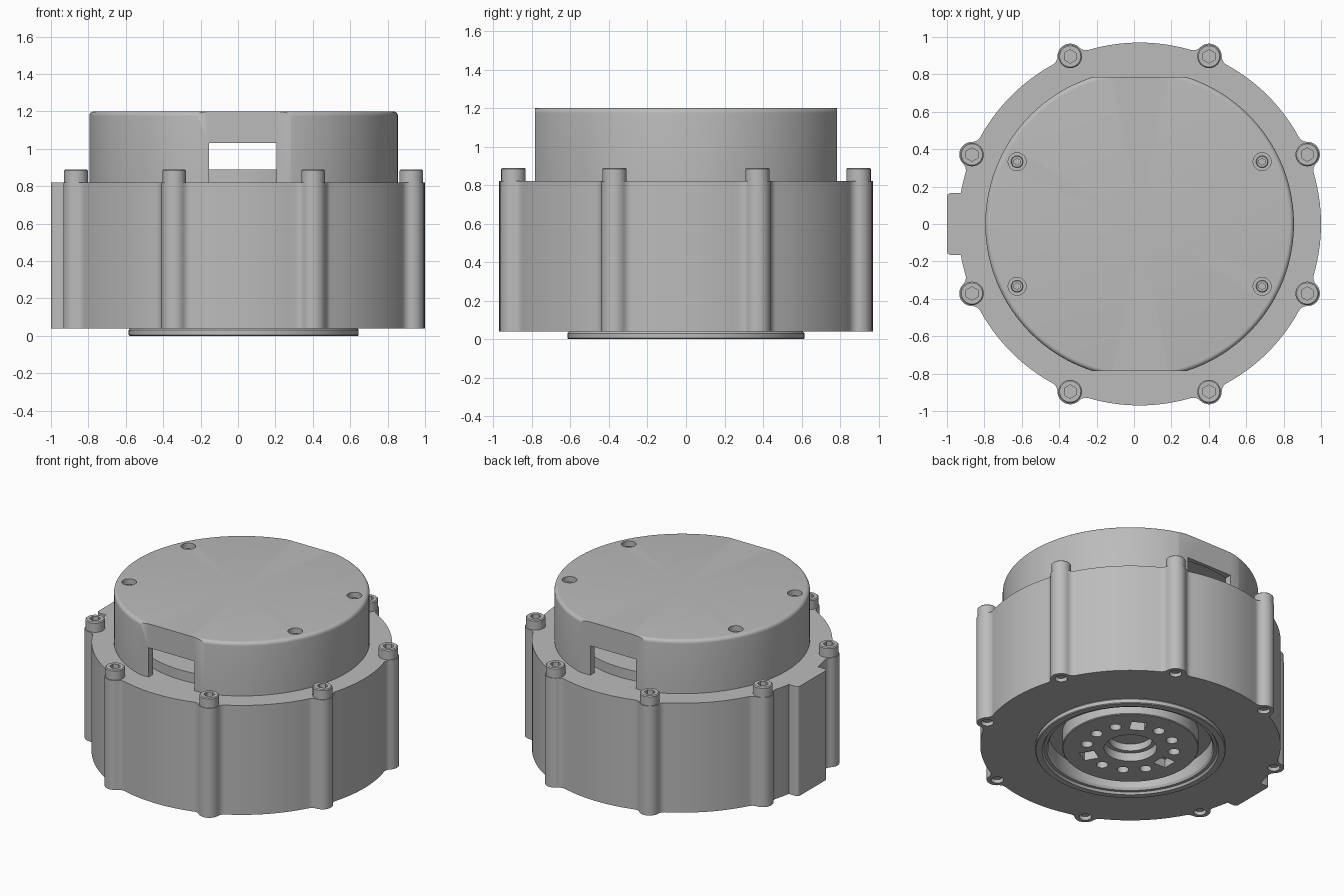
import bpy, bmesh, math
from math import cos, sin, pi, radians, acos, atan2

if "Cube" in bpy.data.objects:
    bpy.data.objects.remove(bpy.data.objects["Cube"])

CX = 0.03                      # x of the main axis
BODY_R, LOBE_R, FILLET = 0.97, 0.068, 0.05
BOTTOM, DECK, TOP = 0.04, 0.82, 1.2

grey = bpy.data.materials.new("housing grey")
grey.use_nodes = True
COLOUR = (0.5, 0.5, 0.5, 1)
grey.diffuse_color = COLOUR
grey.node_tree.nodes["Principled BSDF"].inputs["Base Color"].default_value = COLOUR


def lathe(bm, profile, x=CX, y=0, segs=128, turn=0):
    """Spin a closed (radius, z) profile around a vertical axis."""
    rings = []
    for i in range(segs):
        a = 2 * pi * i / segs + turn
        rings.append([bm.verts.new((x + r * cos(a), y + r * sin(a), z)) for r, z in profile])
    new = [v for ring in rings for v in ring]
    n = len(profile)
    for i in range(segs):
        a, b = rings[i], rings[(i + 1) % segs]
        for j in range(n):
            k = (j + 1) % n
            if profile[j][0] > 0 or profile[k][0] > 0:
                bm.faces.new((a[j], b[j], b[k], a[k]))
    bmesh.ops.remove_doubles(bm, verts=new, dist=1e-6)


def rod(bm, r, z0, z1, x=CX, y=0, segs=128, turn=0):
    lathe(bm, [(0, z0), (r, z0), (r, z1), (0, z1)], x, y, segs, turn)


def box(bm, centre, size, turn=0):
    verts = bmesh.ops.create_cube(bm, size=1)["verts"]
    bmesh.ops.scale(bm, vec=size, verts=verts)
    c, s = cos(turn), sin(turn)
    for v in verts:
        px, py, pz = v.co
        v.co = (centre[0] + c * px - s * py, centre[1] + s * px + c * py, centre[2] + pz)


def finish(name, bm):
    bmesh.ops.recalc_face_normals(bm, faces=bm.faces[:])
    mesh = bpy.data.meshes.new(name)
    bm.to_mesh(mesh)
    bm.free()
    mesh.materials.append(grey)
    ob = bpy.data.objects.new(name, mesh)
    bpy.context.collection.objects.link(ob)
    return ob


def carve(ob, bm, operation="DIFFERENCE"):
    """Apply a boolean with the cutter built in bm."""
    cutter = finish("cutter", bm)
    mod = ob.modifiers.new("cut", "BOOLEAN")
    mod.object, mod.operation, mod.solver = cutter, operation, "EXACT"
    select(ob)
    bpy.ops.object.modifier_apply(modifier=mod.name)
    bpy.data.objects.remove(cutter)


def select(ob):
    bpy.ops.object.select_all(action="DESELECT")
    ob.select_set(True)
    bpy.context.view_layer.objects.active = ob


def smooth(ob):
    select(ob)
    bpy.ops.object.shade_smooth_by_angle(angle=radians(30))


def polar(r, a, x=CX, y=0):
    return (x + r * cos(a), y + r * sin(a))


def arc(centre, r, a0, a1, n):
    return [polar(r, a0 + (a1 - a0) * i / n, *centre) for i in range(n + 1)]


bolt_angles = [radians(22.5 + 45 * i) for i in range(8)]
bolt_points = [polar(BODY_R, a) for a in bolt_angles]

# Body outline: arcs with filleted bolt lobes and a square tab on the -x side
d, e = BODY_R + FILLET, LOBE_R + FILLET
swing = acos((BODY_R ** 2 + d ** 2 - e ** 2) / (2 * BODY_R * d))
tab_half, tab_x = 0.165, -1.0
tab_swing = math.asin(tab_half / BODY_R)
outline = []
for a in bolt_angles:
    lobe = polar(BODY_R, a)
    f0, f1 = polar(d, a - swing), polar(d, a + swing)
    t0 = atan2(f0[1] - lobe[1], f0[0] - lobe[0])
    t1 = atan2(f1[1] - lobe[1], f1[0] - lobe[0])
    t1 += 2 * pi * (t1 < t0)
    start = a - swing + pi
    end = t0 + pi
    end += 2 * pi * round((start - end) / (2 * pi))
    outline += arc(f0, FILLET, start, end, 6)
    outline += arc(lobe, LOBE_R, t0, t1, 16)[1:]
    start = t1 + pi
    end = a + swing + pi
    end += 2 * pi * round((start - end) / (2 * pi))
    outline += arc(f1, FILLET, start, end, 6)[1:]
    span = (a + swing, a + pi / 4 - swing)
    if span[0] < pi < span[1]:
        c = 0.02
        outline += arc((CX, 0), BODY_R, span[0], pi - tab_swing, 4)[1:]
        outline += arc((tab_x + c, tab_half - c), c, pi / 2, pi, 4)
        outline += arc((tab_x + c, c - tab_half), c, pi, 1.5 * pi, 4)
        outline += arc((CX, 0), BODY_R, pi + tab_swing, span[1], 4)[:-1]
    else:
        outline += arc((CX, 0), BODY_R, *span, 14)[1:-1]

bm = bmesh.new()
base = bm.faces.new([bm.verts.new((x, y, BOTTOM)) for x, y in outline])
top = bmesh.ops.extrude_face_region(bm, geom=[base])["geom"]
bmesh.ops.translate(bm, vec=(0, 0, DECK - BOTTOM),
                    verts=[v for v in top if isinstance(v, bmesh.types.BMVert)])
body = finish("main_body", bm)
cut = bmesh.new()
rod(cut, 0.58, -0.1, 0.13)
rod(cut, 0.13, 0.1, 0.4)
for x, y in bolt_points:
    rod(cut, 0.04, 0, 0.12, x, y, 24)
carve(body, cut)
smooth(body)

# Bottom rim with its stepped bore
bm = bmesh.new()
lathe(bm, [(0.6, 0.14), (0.6, 0.05), (0.615, 0.03), (0.615, 0.005), (0.61, 0), (0.57, 0),
           (0.56, 0.015), (0.54, 0.015), (0.53, 0.03), (0.53, 0.14)])
smooth(finish("bottom_rim", bm))

# Output hub with round and square sockets
bm = bmesh.new()
lathe(bm, [(0.44, 0.14), (0.44, 0.025), (0.435, 0.02), (0.17, 0.02), (0.17, 0.08),
           (0.14, 0.08), (0.14, 0.14)])
hub = finish("output_hub", bm)
cut = bmesh.new()
for i in range(12):
    a = i * pi / 6
    x, y = polar(0.285, a)
    if i % 4 == 2:
        box(cut, (x, y, 0), (0.1, 0.1, 0.16), a)
    else:
        rod(cut, 0.038, -0.1, 0.1, x, y, 24)
carve(hub, cut)
smooth(hub)

# Cap: hollow drum with rounded top edge, two flats, two windows, four screw pockets
bm = bmesh.new()
edge = [(0.8 + 0.025 * sin(t * pi / 12), TOP - 0.025 + 0.025 * cos(t * pi / 12)) for t in range(7)]
lathe(bm, [(0, TOP)] + edge + [(0.825, DECK), (0.76, DECK), (0.76, 1.12), (0, 1.12)], segs=160)
cap = finish("cap", bm)
cut = bmesh.new()
box(cut, (CX, 0, 1), (2, 1.57, 1))
carve(cap, cut, "INTERSECT")
cut = bmesh.new()
box(cut, (0.025, 0, 0.915), (0.36, 2, 0.23))
carve(cap, cut)
screws = [(CX + sx * 0.655, sy * 0.333) for sx in (-1, 1) for sy in (-1, 1)]
cut = bmesh.new()
for x, y in screws:
    rod(cut, 0.048, 1.145, 1.3, x, y, 32)
carve(cap, cut)
smooth(cap)

# Ring seen through the windows
bm = bmesh.new()
lathe(bm, [(0.7, DECK - 0.02), (0.7, 0.89), (0.42, 0.89), (0.42, DECK - 0.02)])
smooth(finish("inner_ring", bm))


def socket_screw(name, points, r, z0, z1, socket, depth, shank):
    """Cap-head screws with hex sockets, sharing one mesh."""
    bm = bmesh.new()
    c = r * 0.1
    low = shank if shank else z0 - 0.01
    lathe(bm, [(0, low), (r / 2, low), (r / 2, z0), (r, z0), (r, z1 - c), (r - c, z1), (0, z1)],
          0, 0, 32)
    first = finish(name, bm)
    cut = bmesh.new()
    rod(cut, socket, z1 - depth, z1 + 0.1, 0, 0, 6, pi / 6)
    carve(first, cut)
    smooth(first)
    for i, (x, y) in enumerate(points):
        ob = first if i == 0 else first.copy()
        if i:
            bpy.context.collection.objects.link(ob)
        ob.name = f"{name}_{i + 1}"
        ob.location = (x, y, 0)


socket_screw("body_bolt", bolt_points, 0.063, DECK, 0.89, 0.036, 0.04, 0.06)
socket_screw("cap_screw", screws, 0.032, 1.145, 1.17, 0.018, 0.015, None)
